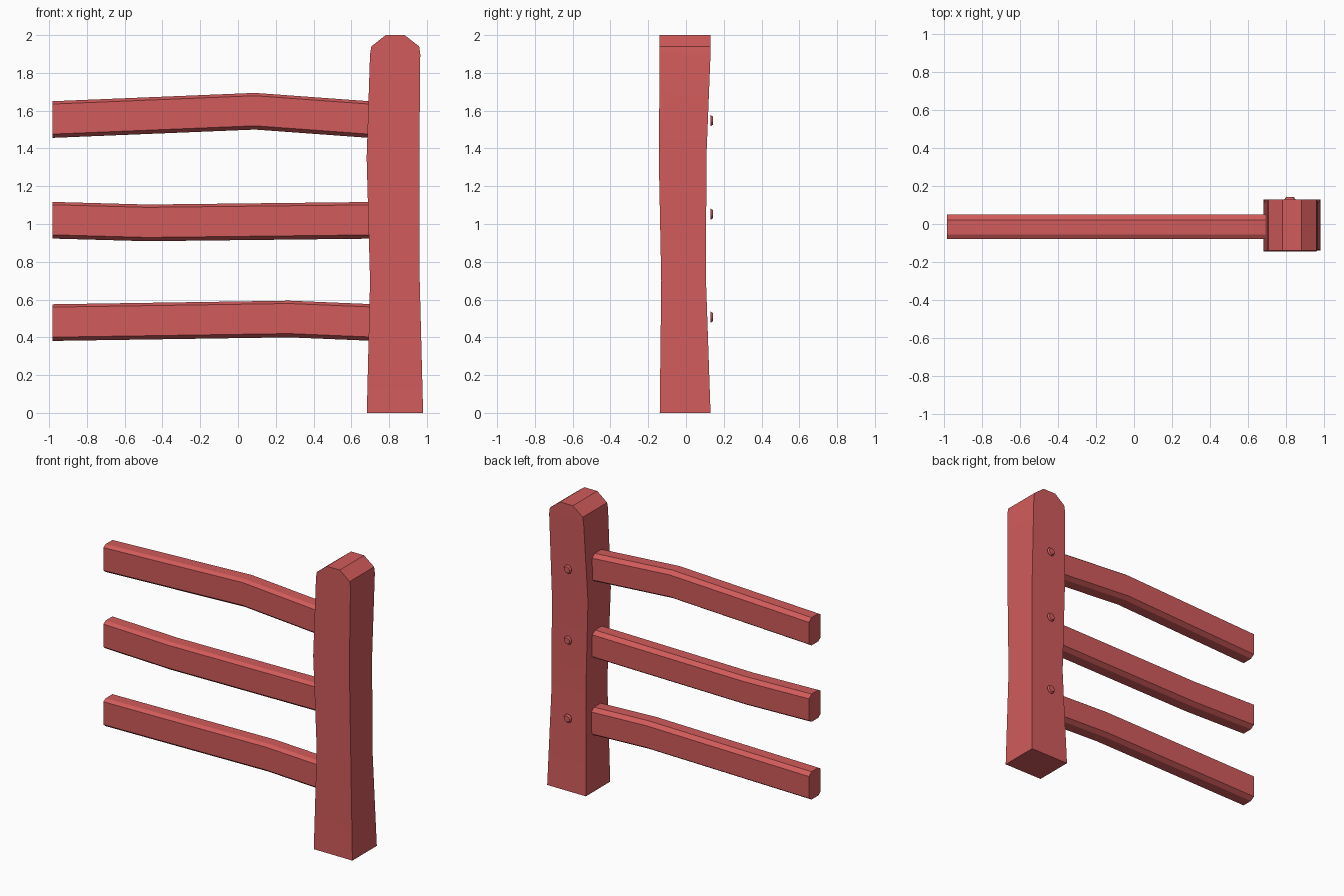
import bpy, bmesh, math
from mathutils import Matrix

cube = bpy.data.objects.get("Cube")
if cube:
    bpy.data.objects.remove(cube, do_unlink=True)

red = bpy.data.materials.new("red_wood")
red.use_nodes = True
colour = (0.64, 0.105, 0.105, 1)
red.diffuse_color = colour
red.node_tree.nodes["Principled BSDF"].inputs["Base Color"].default_value = colour


def finish(bm, name):
    """Turn a bmesh into a named, coloured, softly shaded object."""
    bmesh.ops.recalc_face_normals(bm, faces=bm.faces[:])
    mesh = bpy.data.meshes.new(name)
    bm.to_mesh(mesh)
    bm.free()
    mesh.materials.append(red)
    ob = bpy.data.objects.new(name, mesh)
    bpy.context.collection.objects.link(ob)
    bpy.ops.object.select_all(action='DESELECT')
    ob.select_set(True)
    bpy.context.view_layer.objects.active = ob
    bpy.ops.object.shade_smooth_by_angle(angle=math.radians(25))
    return ob


def loft(name, rings):
    """Skin a list of equal-length point rings and cap both ends."""
    bm = bmesh.new()
    loops = [[bm.verts.new(p) for p in ring] for ring in rings]
    for a, b in zip(loops, loops[1:]):
        for i in range(len(a)):
            j = (i + 1) % len(a)
            bm.faces.new((a[i], a[j], b[j], b[i]))
    bm.faces.new(loops[0])
    bm.faces.new(loops[-1])
    return finish(bm, name)


# Post: slightly warped square sections with a chamfered top
sections = [  # z, left x, right x, front y, back y
    (0, 0.682, 0.98, -0.139, 0.13),
    (0.7, 0.699, 0.962, -0.131, 0.106),
    (1.35, 0.681, 0.96, -0.144, 0.108),
    (1.9, 0.699, 0.965, -0.139, 0.13),
    (1.94, 0.706, 0.959, -0.139, 0.13),
    (2, 0.782, 0.882, -0.139, 0.13),
]
loft("post", [[(l, f, z), (r, f, z), (r, b, z), (l, b, z)]
              for z, l, r, f, b in sections])

# Rails: chamfered bar section swept along a bent line
bar = [(-0.08, 0.082), (-0.055, 0.097), (0.02, 0.097), (0.05, 0.075),
       (0.05, -0.077), (0.02, -0.097), (-0.055, -0.097), (-0.08, -0.077)]
paths = {
    "bottom_rail": [(-0.983, 0.478), (0.27, 0.497), (0.75, 0.477)],
    "middle_rail": [(-0.983, 1.02), (-0.48, 1.006), (0.75, 1.02)],
    "top_rail": [(-0.983, 1.553), (0.09, 1.597), (0.75, 1.549)],
}
for name, path in paths.items():
    loft(name, [[(x, y, z + h) for y, h in bar] for x, z in path])

# Bolt heads on the back of the post
for name, z in (("bottom_bolt", 0.507), ("middle_bolt", 1.052), ("top_bolt", 1.547)):
    bm = bmesh.new()
    place = Matrix.Translation((0.82, 0.136, z)) @ Matrix.Rotation(-math.pi / 2, 4, 'X')
    bmesh.ops.create_cone(bm, cap_ends=True, segments=10, radius1=0.03,
                          radius2=0.022, depth=0.012, matrix=place)
    finish(bm, name)
